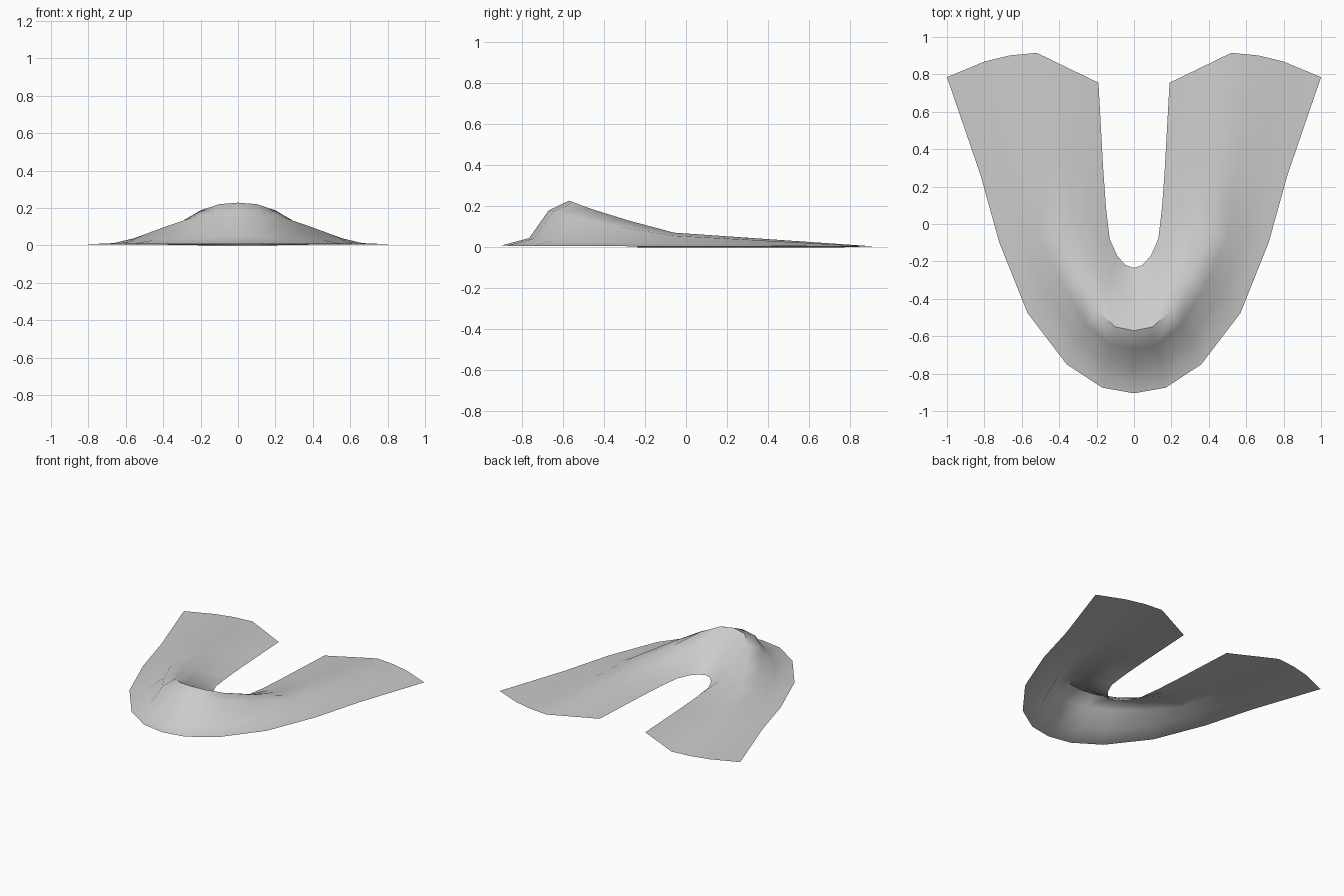
import bpy, math
from mathutils import Vector

cube = bpy.data.objects.get("Cube")
if cube:
    bpy.data.objects.remove(cube)

# Stations from nose to tail: outer edge, crest, inner edge, sideways bow
stations = [
    ((0, -.905, .008), (0, -.57, .228), (0, -.235, 0), 0),
    ((.17, -.875, .008), (.1, -.55, .22), (.045, -.22, 0), 0),
    ((.36, -.75, .007), (.2, -.46, .187), (.09, -.17, 0), 0),
    ((.57, -.475, .006), (.295, -.28, .131), (.13, -.08, 0), 0),
    ((.72, -.1, .005), (.41, -.06, .072), (.15, .09, 0), 0),
    ((.82, .26, .005), (.45, .33, .045), (.165, .3, 0), .015),
    ((1, .785, .004), (.52, .915, .005), (.19, .755, 0), .03),
]
# Cross-section: distance and height fractions on each slope
outer_slope = [(0, 0), (.42, .17), (.7, .78)]
inner_slope = [(0, 0), (.35, .3), (.67, .64), (1, 1)]


def blend(a, b, t, h):
    p = Vector(a).lerp(Vector(b), t)
    p.z = a[2] + (b[2] - a[2]) * h
    return p


# Half of the wave sheet
verts = []
for outer, crest, inner, bow in stations:
    for t, h in outer_slope:
        p = blend(outer, crest, t, h)
        p.y += bow * 4 * t * (1 - t)
        verts.append(p)
    verts += [blend(crest, inner, t, h) for t, h in inner_slope]

n = len(outer_slope) + len(inner_slope)
faces = []
for i in range(len(stations) - 1):
    for j in range(n - 1):
        a = i * n + j
        faces.append((a, a + n, a + n + 1, a + 1))

mesh = bpy.data.meshes.new("bow_wave")
mesh.from_pydata(verts, [], faces)
wave = bpy.data.objects.new("bow_wave", mesh)
bpy.context.collection.objects.link(wave)

# Plain grey material
mat = bpy.data.materials.new("plain grey")
mat.use_nodes = True
grey = (.6, .6, .6, 1)
mat.diffuse_color = grey
mat.node_tree.nodes["Principled BSDF"].inputs["Base Color"].default_value = grey
mesh.materials.append(mat)

# Mirror the half across the centre line
mirror = wave.modifiers.new("mirror", "MIRROR")
mirror.use_clip = True
mirror.merge_threshold = .001

bpy.context.view_layer.objects.active = wave
wave.select_set(True)
bpy.ops.object.modifier_apply(modifier="mirror")
bpy.ops.object.shade_smooth_by_angle(angle=math.radians(50))
